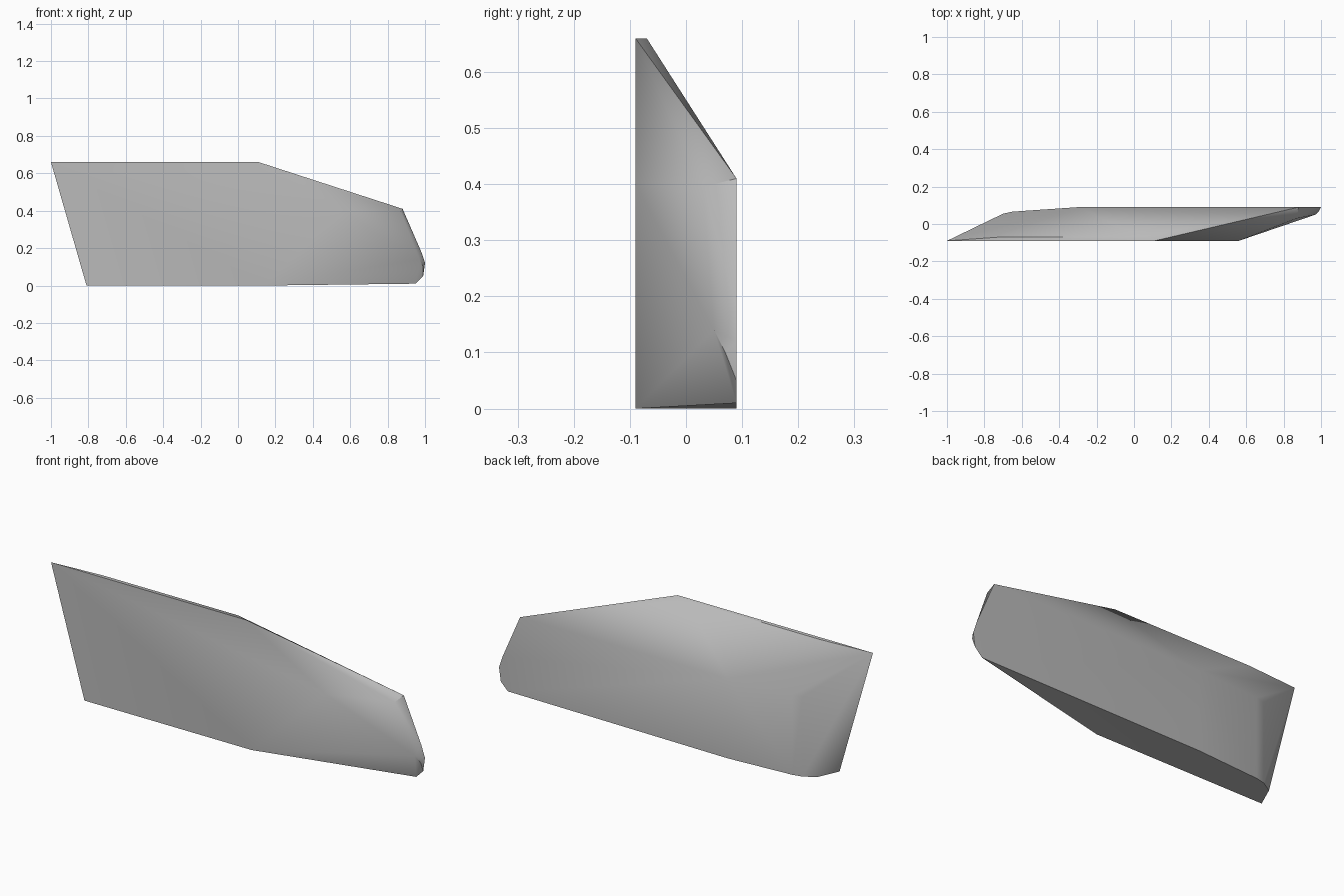
import bpy, bmesh, math

cube = bpy.data.objects.get("Cube")
if cube:
    bpy.data.objects.remove(cube, do_unlink=True)

FRONT, BACK, TOP, RIDGE = -0.09, 0.09, 0.66, 0.41

# Flat front panel
corners = [(x, FRONT, z) for x, z in
           ((-1, TOP), (0.11, TOP), (0.56, 0.4), (0.14, 0), (-0.81, 0))]
# Thin top ledge
corners += [(x, -0.07, TOP) for x in (-0.72, 0.05)]
# Flat back panel
corners += [(x, BACK, z) for x, z in
            ((-0.3, RIDGE), (0.88, RIDGE), (0.98, 0.18), (1, 0.12),
             (0.99, 0.05), (0.95, 0.01), (-0.3, 0))]
# Rounded rear corner, running from the ridge to the base
for x, y in ((-0.65, 0.066), (-0.7, 0.055)):
    corners += [(x, y, RIDGE), (x, y, 0)]
corners.append((-0.76, 0.02, 0))
# Bevelled nose edge
corners += [(0.87, 0.03, 0.395), (0.97, 0.05, 0.14), (0.99, 0.07, 0.1)]

bm = bmesh.new()
for co in corners:
    bm.verts.new(co)
bmesh.ops.convex_hull(bm, input=bm.verts)
bmesh.ops.dissolve_limit(bm, angle_limit=math.radians(0.5),
                         verts=bm.verts, edges=bm.edges)
bmesh.ops.recalc_face_normals(bm, faces=bm.faces)
mesh = bpy.data.meshes.new("faceted_panel")
bm.to_mesh(mesh)
bm.free()

panel = bpy.data.objects.new("faceted_panel", mesh)
bpy.context.collection.objects.link(panel)

# Plain grey finish
grey = bpy.data.materials.new("plain_grey")
grey.use_nodes = True
colour = (0.5, 0.5, 0.5, 1)
grey.diffuse_color = colour
grey.node_tree.nodes["Principled BSDF"].inputs["Base Color"].default_value = colour
mesh.materials.append(grey)

bpy.context.view_layer.objects.active = panel
panel.select_set(True)
bpy.ops.object.shade_smooth_by_angle(angle=math.radians(40))
